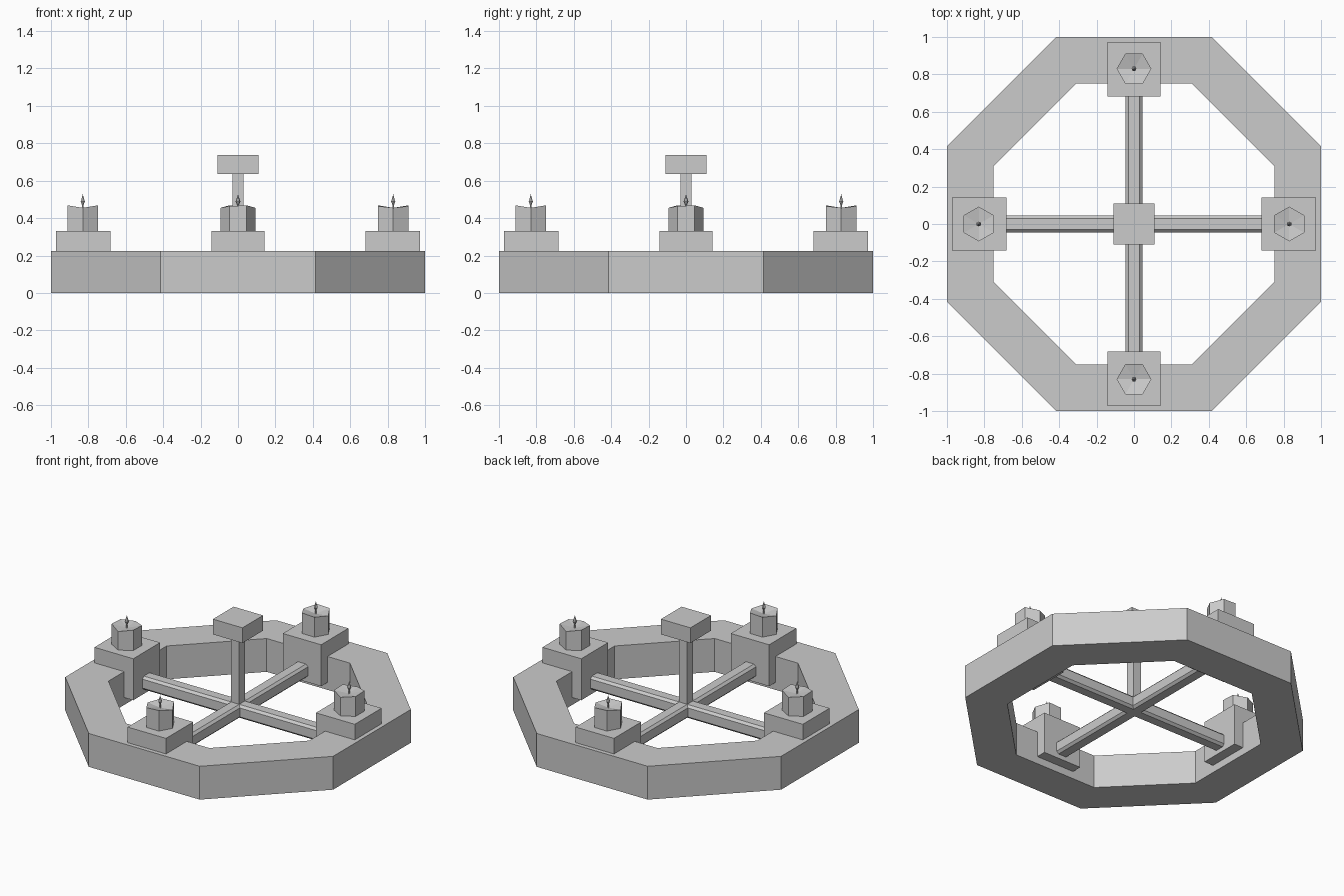
import bpy, bmesh
from math import pi, cos, sin, radians
from mathutils import Matrix

cube = bpy.data.objects.get("Cube")
if cube:
    bpy.data.objects.remove(cube, do_unlink=True)

grey = bpy.data.materials.new("plain grey")
grey.use_nodes = True
COLOUR = (0.6, 0.6, 0.6, 1)
grey.diffuse_color = COLOUR
grey.node_tree.nodes["Principled BSDF"].inputs["Base Color"].default_value = COLOUR


def finish(name, bm, turn=0):
    bmesh.ops.recalc_face_normals(bm, faces=bm.faces[:])
    bm.transform(Matrix.Rotation(turn, 4, "Z"))
    mesh = bpy.data.meshes.new(name)
    bm.to_mesh(mesh)
    bm.free()
    mesh.materials.append(grey)
    obj = bpy.data.objects.new(name, mesh)
    bpy.context.collection.objects.link(obj)


def box(name, lo, hi, turn=0):
    bm = bmesh.new()
    bmesh.ops.create_cube(bm, size=1)
    for v in bm.verts:
        v.co = [h if c > 0 else l for c, l, h in zip(v.co, lo, hi)]
    finish(name, bm, turn)


def circle(bm, sides, radius, z, phase=0, y=0):
    return [bm.verts.new((radius * cos(2 * pi * i / sides + phase),
                          y + radius * sin(2 * pi * i / sides + phase), z))
            for i in range(sides)]


def bridge(bm, a, b):
    for i in range(len(a)):
        j = (i + 1) % len(a)
        bm.faces.new((a[i], a[j], b[j], b[i]))


def fan(bm, ring, tip):
    for i in range(len(ring)):
        bm.faces.new((ring[i], ring[(i + 1) % len(ring)], tip))


# Octagonal wheel rim
bm = bmesh.new()
flat = cos(pi / 8)
loops = [circle(bm, 8, r / flat, z, pi / 8)
         for r, z in ((1, 0), (1, 0.225), (0.75, 0.225), (0.75, 0))]
for i in range(4):
    bridge(bm, loops[i], loops[(i + 1) % 4])
finish("rim", bm)

# Hanging post and its top block
box("post", (-0.03, -0.03, 0.12), (0.03, 0.03, 0.64))
box("top_block", (-0.11, -0.11, 0.635), (0.11, 0.11, 0.738))

# Chamfered crossing beams
for name, turn in (("long_beam", 0), ("cross_beam", pi / 2)):
    bm = bmesh.new()
    w, c, mid = 0.045, 0.03, 0.125
    profile = [(w, -c), (w, c), (c, w), (-c, w), (-w, c), (-w, -c), (-c, -w), (c, -w)]
    ends = [[bm.verts.new((x, y, mid + z)) for x, z in profile] for y in (-0.7, 0.7)]
    bridge(bm, *ends)
    for end in ends:
        bm.faces.new(end)
    finish(name, bm, turn)

# Four candle stands, each with a hollowed candle, wick and flame
CY = -0.83
for side, turn in (("front", 0), ("left", pi / 2), ("back", pi), ("right", -pi / 2)):
    box(side + "_stand", (-0.143, -0.972, 0.05), (0.143, -0.682, 0.33), turn)

    bm = bmesh.new()
    base = circle(bm, 6, 0.093, 0.33, 0, CY)
    top = circle(bm, 6, 0.093, 0.46, 0, CY)
    for v, lift in zip(top, (-0.005, 0.008, 0.004, -0.005, 0.004, 0.008)):
        v.co.z += lift
    bridge(bm, base, top)
    bm.faces.new(base)
    fan(bm, top, bm.verts.new((0, CY, 0.445)))
    finish(side + "_candle", bm, turn)

    bm = bmesh.new()
    rings = [circle(bm, 6, r, z, 0, CY) for r, z in ((0.005, 0.44), (0.005, 0.47), (0.013, 0.488))]
    bridge(bm, rings[0], rings[1])
    bridge(bm, rings[1], rings[2])
    bm.faces.new(rings[0])
    fan(bm, rings[2], bm.verts.new((0, CY, 0.528)))
    finish(side + "_flame", bm, turn)
